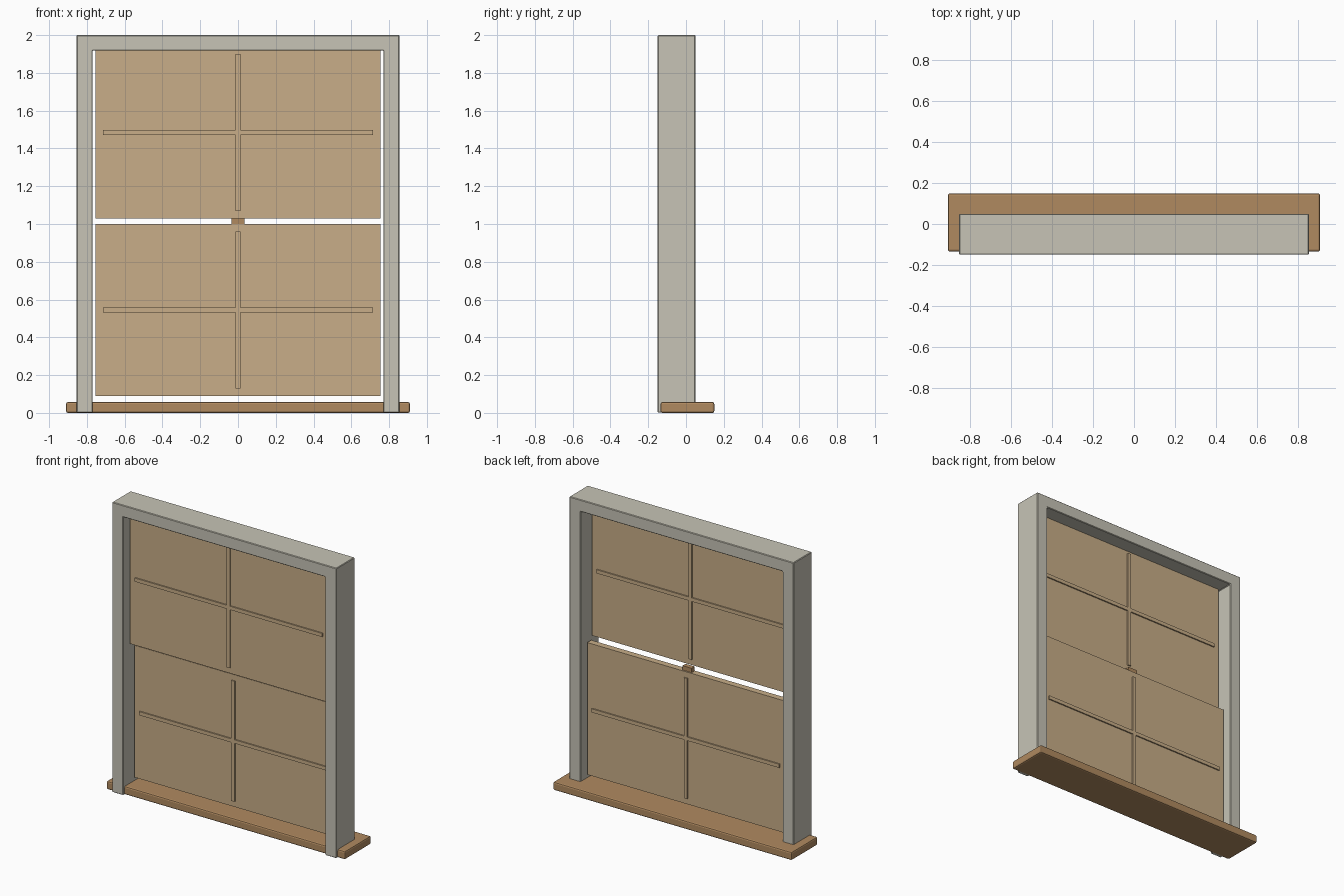
import bpy, bmesh

if "Cube" in bpy.data.objects:
    bpy.data.objects.remove(bpy.data.objects["Cube"])


def material(name, rgb):
    m = bpy.data.materials.new(name)
    m.diffuse_color = (*rgb, 1)
    m.use_nodes = True
    m.node_tree.nodes["Principled BSDF"].inputs["Base Color"].default_value = m.diffuse_color
    return m


STONE = material("pale grey paint", (0.571, 0.552, 0.468))
TAN = material("tan wood", (0.578, 0.423, 0.246))
BROWN = material("brown wood", (0.434, 0.254, 0.117))


def finish(name, bm, mat, bevel=0, segments=1):
    bmesh.ops.recalc_face_normals(bm, faces=bm.faces)
    me = bpy.data.meshes.new(name)
    bm.to_mesh(me)
    bm.free()
    me.materials.append(mat)
    ob = bpy.data.objects.new(name, me)
    bpy.context.collection.objects.link(ob)
    if bevel:
        mod = ob.modifiers.new("edge_bevel", 'BEVEL')
        mod.width, mod.segments = bevel, segments
    return ob


def box(name, x, y, z, mat, bevel=0, segments=1):
    bm = bmesh.new()
    bmesh.ops.create_cube(bm, size=1)
    for v in bm.verts:
        v.co = [(a + b) / 2 + c * (b - a) for (a, b), c in zip((x, y, z), v.co)]
    return finish(name, bm, mat, bevel, segments)


# Outer frame: two jambs and head as one extruded profile
half, inner, head = 0.855, 0.77, 1.918
profile = [(-half, 0.001), (-half, 2), (half, 2), (half, 0.001),
           (inner, 0.001), (inner, head), (-inner, head), (-inner, 0.001)]
bm = bmesh.new()
face = bm.faces.new([bm.verts.new((x, -0.15, z)) for x, z in profile])
ext = bmesh.ops.extrude_face_region(bm, geom=[face])
for v in ext["geom"]:
    if isinstance(v, bmesh.types.BMVert):
        v.co.y = 0.05
finish("window_frame", bm, STONE, 0.004)

# Sill with softened edges
box("sill", (-0.91, 0.91), (-0.135, 0.15), (0, 0.057), BROWN, 0.01, 2)

# Two sliding sashes, each with crossed glazing bars showing on both sides
W, H, T = 0.755, 0.91, 0.022
for label, yc, z0 in (("upper", -0.075, 1.03), ("lower", -0.025, 0.09)):
    zc = z0 + H / 2
    depth = (yc - T - 0.009, yc + T + 0.009)
    box(label + "_sash", (-W, W), (yc - T, yc + T), (z0, z0 + H), TAN)
    box(label + "_vertical_bar", (-0.0125, 0.0125), depth,
        (z0 + 0.04, z0 + H - 0.04), TAN)
    box(label + "_horizontal_bar", (-W + 0.04, W - 0.04), depth,
        (zc - 0.0125, zc + 0.0125), TAN)

# Latch on top of the lower sash
box("sash_latch", (-0.035, 0.035), (-0.045, -0.012), (0.998, 1.03), BROWN)
